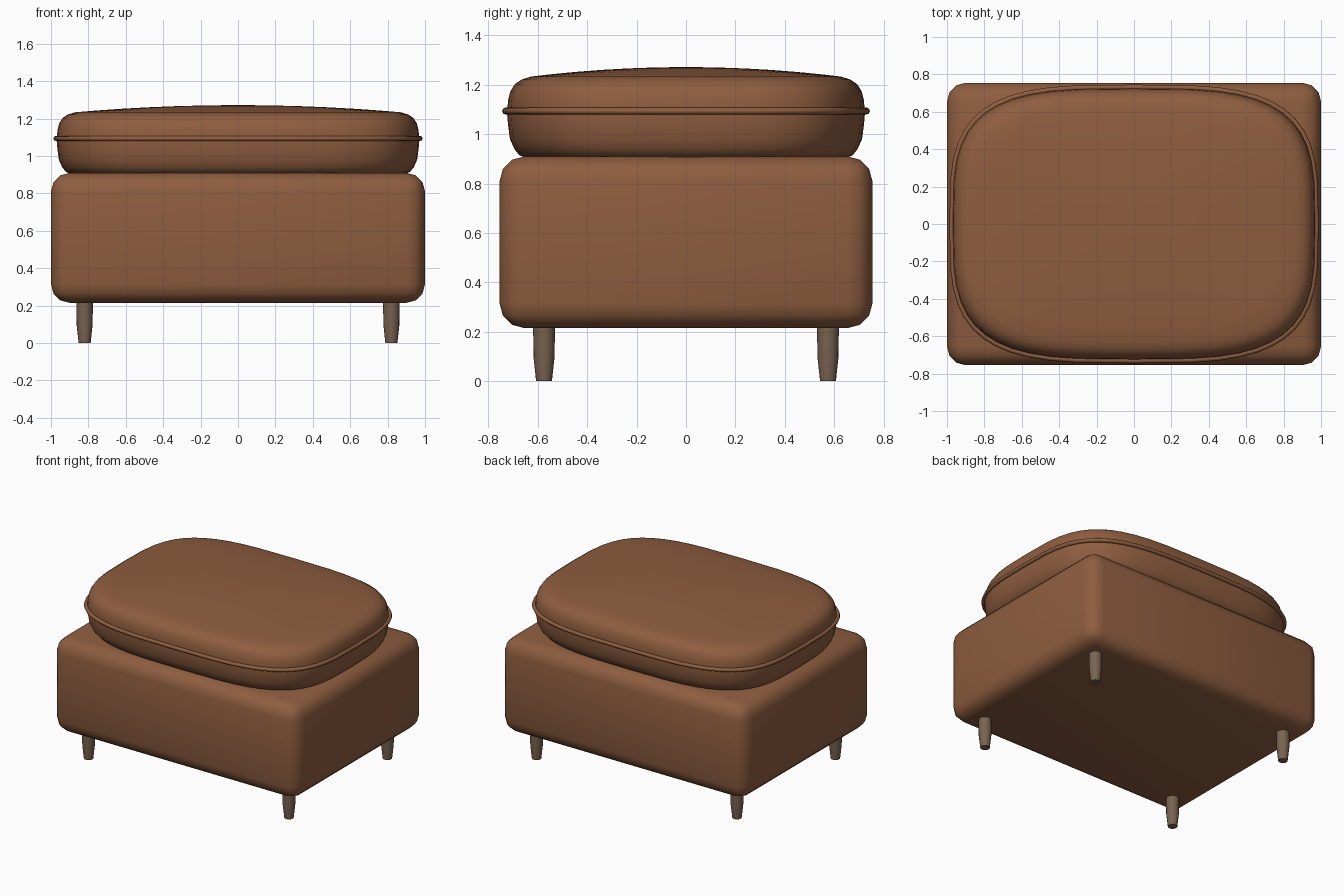
import bpy, bmesh, math
from mathutils import Vector

if "Cube" in bpy.data.objects:
    bpy.data.objects.remove(bpy.data.objects["Cube"])


def material(name, rgb):
    m = bpy.data.materials.new(name)
    m.diffuse_color = (*rgb, 1)
    m.use_nodes = True
    m.node_tree.nodes["Principled BSDF"].inputs["Base Color"].default_value = m.diffuse_color
    return m


leather = material("brown leather", (0.27, 0.11, 0.05))
wood = material("dark wood", (0.19, 0.125, 0.08))


def finish(name, bm, mat, angle=40):
    bmesh.ops.recalc_face_normals(bm, faces=bm.faces)
    me = bpy.data.meshes.new(name)
    bm.to_mesh(me)
    bm.free()
    ob = bpy.data.objects.new(name, me)
    bpy.context.collection.objects.link(ob)
    me.materials.append(mat)
    bpy.ops.object.select_all(action='DESELECT')
    ob.select_set(True)
    bpy.context.view_layer.objects.active = ob
    bpy.ops.object.shade_smooth_by_angle(angle=math.radians(angle))
    return ob


def outline(a, b, z, n=48, power=3.5):
    """Rounded-rectangle ring (superellipse)."""
    pts = []
    for i in range(n):
        t = 2 * math.pi * i / n
        c, s = math.cos(t), math.sin(t)
        pts.append(Vector((math.copysign(abs(c) ** (2 / power), c) * a,
                           math.copysign(abs(s) ** (2 / power), s) * b, z)))
    return pts


def loft(rings, cap=True, closed=False):
    bm = bmesh.new()
    vs = [[bm.verts.new(p) for p in r] for r in rings]
    n = len(vs[0])
    pairs = list(zip(vs, vs[1:])) + ([(vs[-1], vs[0])] if closed else [])
    for lo, hi in pairs:
        for i in range(n):
            j = (i + 1) % n
            bm.faces.new((lo[i], lo[j], hi[j], hi[i]))
    if cap:
        bm.faces.new(vs[0])
        bm.faces.new(vs[-1])
    return bm


# Base: upholstered box with rounded edges
bm = bmesh.new()
bmesh.ops.create_cube(bm, size=1)
bmesh.ops.scale(bm, vec=(2, 1.51, 0.695), verts=bm.verts)
bmesh.ops.translate(bm, vec=(0, 0, 0.5625), verts=bm.verts)
bmesh.ops.bevel(bm, geom=bm.edges[:], offset=0.1, segments=3, profile=0.5,
                affect='EDGES', clamp_overlap=True)
finish("base", bm, leather)

# Cushion: (inset, height) side profile followed by a gently domed top
A, B = 0.97, 0.725
profile = [(0.085, 0.9), (0.05, 0.915), (0.03, 0.94), (0.012, 0.98), (0.004, 1.04), (0, 1.09),
           (0.005, 1.14), (0.014, 1.175), (0.032, 1.203), (0.06, 1.222),
           (0.1, 1.234)]
rings = [outline(A - d, B - d, z) for d, z in profile]
for s in (0.88, 0.72, 0.55, 0.38, 0.2, 0.05):
    rings.append(outline((A - 0.1) * s, (B - 0.1) * s, 1.234 + 0.038 * (1 - s ** 2)))
finish("cushion", loft(rings), leather, 50)

# Piping: thin round cord around the cushion
r = 0.014
cord = []
for k in range(8):
    t = 2 * math.pi * k / 8
    d = r * math.cos(t)
    cord.append(outline(A + 0.003 + d, B + 0.006 + d, 1.094 + r * math.sin(t)))
finish("piping", loft(cord, cap=False, closed=True), leather, 60)

# Legs: round, straight above and tapered below
for sx, side in ((-1, "left"), (1, "right")):
    for sy, end in ((-1, "front"), (1, "back")):
        rings = [[Vector((sx * 0.82 + rad * math.cos(2 * math.pi * i / 16),
                          sy * 0.575 + rad * math.sin(2 * math.pi * i / 16), z))
                  for i in range(16)]
                 for rad, z in ((0.032, 0), (0.043, 0.1), (0.044, 0.23))]
        finish(f"{end}_{side}_leg", loft(rings), wood)
